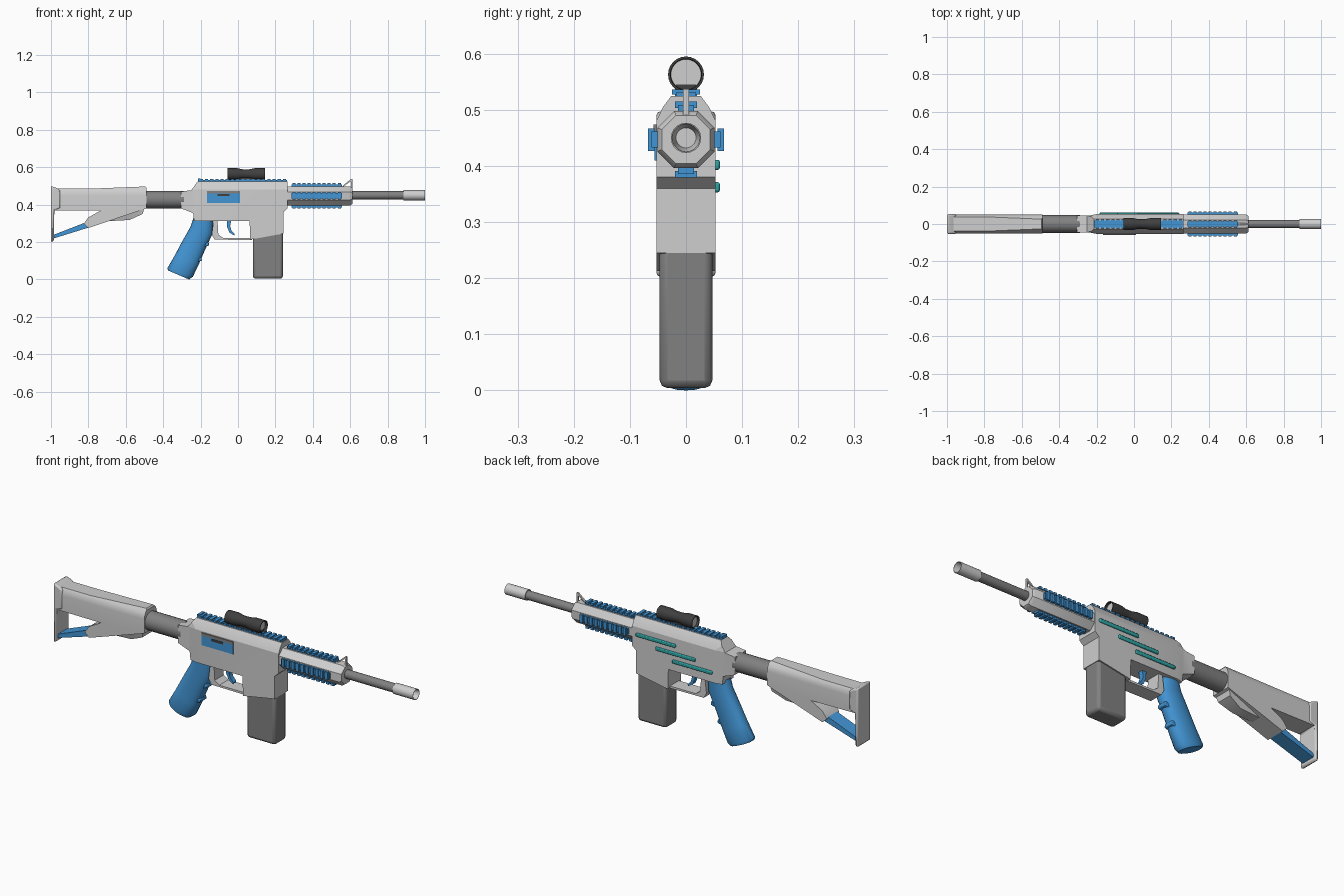
import bpy, bmesh, math
from mathutils import Matrix, Vector

if "Cube" in bpy.data.objects:
    bpy.data.objects.remove(bpy.data.objects["Cube"])


def material(name, rgb):
    m = bpy.data.materials.new(name)
    m.diffuse_color = (*rgb, 1)
    m.use_nodes = True
    m.node_tree.nodes["Principled BSDF"].inputs["Base Color"].default_value = m.diffuse_color
    return m


LIGHT = material("light_grey", (0.62, 0.62, 0.62))
DARK = material("dark_grey", (0.22, 0.22, 0.22))
BLACK = material("charcoal", (0.05, 0.05, 0.05))
BLUE = material("blue", (0.055, 0.30, 0.66))
TEAL = material("teal", (0.03, 0.38, 0.38))


def finish(name, bm, mat, bevel=0, segs=2, smooth=35):
    bmesh.ops.recalc_face_normals(bm, faces=bm.faces)
    me = bpy.data.meshes.new(name)
    bm.to_mesh(me)
    bm.free()
    me.materials.append(mat)
    me.polygons.foreach_set("use_smooth", [True] * len(me.polygons))
    me.set_sharp_from_angle(angle=math.radians(smooth))
    ob = bpy.data.objects.new(name, me)
    bpy.context.collection.objects.link(ob)
    if bevel:
        b = ob.modifiers.new("bevel", 'BEVEL')
        b.width, b.segments, b.limit_method = bevel, segs, 'ANGLE'
        b.angle_limit = math.radians(50)
    return ob


def prism(name, pts, w, mat, cuts=(), shape=None, **kw):
    """Side profile (x, z) extruded to y = +-w, optionally cut and reshaped in width."""
    bm = bmesh.new()
    a = [bm.verts.new((x, -w, z)) for x, z in pts]
    b = [bm.verts.new((x, w, z)) for x, z in pts]
    bm.faces.new(a)
    bm.faces.new(b[::-1])
    n = len(pts)
    for i in range(n):
        j = (i + 1) % n
        bm.faces.new((a[i], b[i], b[j], a[j]))
    for axis, v in cuts:
        co = (v, 0, 0) if axis == 'x' else (0, 0, v)
        no = (1, 0, 0) if axis == 'x' else (0, 0, 1)
        bmesh.ops.bisect_plane(bm, geom=bm.verts[:] + bm.edges[:] + bm.faces[:],
                               plane_co=co, plane_no=no)
    if shape:
        for v in bm.verts:
            v.co.y = math.copysign(shape(v.co.x, v.co.z), v.co.y)
        bmesh.ops.triangulate(bm, faces=[f for f in bm.faces if len(f.verts) > 4])
    return finish(name, bm, mat, **kw)


def box_into(bm, lo, hi, mat4=Matrix()):
    lo, hi = Vector(lo), Vector(hi)
    m = mat4 @ Matrix.Translation((lo + hi) / 2) @ Matrix.Diagonal((*(hi - lo), 1))
    bmesh.ops.create_cube(bm, size=1, matrix=m)


def box(name, lo, hi, mat, **kw):
    bm = bmesh.new()
    box_into(bm, lo, hi)
    return finish(name, bm, mat, **kw)


def skin(bm, rings):
    for r, s in zip(rings, rings[1:]):
        n = len(r)
        for i in range(n):
            bm.faces.new((r[i], r[(i + 1) % n], s[(i + 1) % n], s[i]))
    bm.faces.new(rings[0][::-1])
    bm.faces.new(rings[-1])


def lathe(name, prof, cz, n, mat, rot=0.0):
    """Profile (x, radius) turned about a line along x at height cz."""
    bm = bmesh.new()
    rings = [[bm.verts.new((x, r * math.cos(rot + math.tau * i / n),
                            cz + r * math.sin(rot + math.tau * i / n))) for i in range(n)]
             for x, r in prof]
    skin(bm, rings)
    return finish(name, bm, mat)


def rail(name, x0, x1, cz, angle, base, w, h):
    """Toothed rail standing on a surface 'base' away from the line at height cz."""
    bm = bmesh.new()
    m = Matrix.Translation((0, 0, cz)) @ Matrix.Rotation(angle, 4, 'X')
    box_into(bm, (x0, -w * 0.72, base - 0.006), (x1, w * 0.72, base + h * 0.6), m)
    count = round((x1 - x0) / 0.027)
    pitch = (x1 - x0) / count
    for i in range(count):
        x = x0 + pitch * (i + 0.2)
        box_into(bm, (x, -w, base + h * 0.3), (x + pitch * 0.6, w, base + h), m)
    return finish(name, bm, BLUE)


# Stock: body with rounded top, keel, butt plate and blue brace
prism("stock_body", [(-0.985, 0.485), (-0.8, 0.485), (-0.495, 0.497), (-0.49, 0.49), (-0.49, 0.38),
                     (-0.8, 0.275), (-0.825, 0.298), (-0.8, 0.332), (-0.735, 0.368), (-0.985, 0.37)],
      0.05, LIGHT, cuts=[('z', 0.45), ('z', 0.465), ('z', 0.48)],
      shape=lambda x, z: 0.05 * math.sqrt(max(0.2, 1 - (max(0, z - 0.45) / 0.055) ** 2)))
prism("stock_keel", [(-0.71, 0.33), (-0.69, 0.312), (-0.58, 0.318), (-0.51, 0.35), (-0.5, 0.385),
                     (-0.68, 0.375)], 0.048, LIGHT,
      shape=lambda x, z: 0.025 + 0.023 * min(1, max(0, (z - 0.312) / 0.06)))
prism("butt_plate", [(-1, 0.20), (-0.985, 0.205), (-0.982, 0.37), (-0.95, 0.38), (-0.95, 0.475),
                     (-0.968, 0.488), (-1, 0.50)], 0.053, LIGHT, bevel=0.008)
prism("stock_brace", [(-0.99, 0.218), (-0.99, 0.237), (-0.81, 0.307), (-0.80, 0.277)], 0.036, BLUE)

# Buffer tube
lathe("buffer_tube", [(-0.5, 0.047), (-0.29, 0.047)], 0.427, 24, DARK)


# Receiver with chamfered top and narrower rear collar
def receiver_width(x, z):
    w = 0.053 if z < 0.485 else (0.041 if z < 0.512 else 0.026)
    return min(w, 0.045) if x < -0.22 else w


prism("receiver", [(-0.305, 0.38), (-0.305, 0.47), (-0.25, 0.477), (-0.215, 0.525), (0.265, 0.525),
                   (0.265, 0.38), (0.242, 0.36), (0.242, 0.245), (0.065, 0.213), (0.062, 0.313),
                   (-0.235, 0.313), (-0.24, 0.355)],
      0.053, LIGHT, cuts=[('z', 0.48), ('z', 0.505), ('x', -0.24), ('x', -0.2)],
      shape=receiver_width, smooth=15)

# Ejection port plates on the near side
box("port_cover", (-0.165, -0.056, 0.41), (0.012, -0.05, 0.462), BLUE)
box("port_lip", (-0.165, -0.058, 0.460), (0.012, -0.05, 0.474), DARK)
box("port_slot", (-0.11, -0.0575, 0.445), (-0.045, -0.05, 0.457), BLACK)

# Three teal bars on the far side
for i, (x, z) in enumerate([(0.02, 0.443), (-0.09, 0.402), (-0.185, 0.362)]):
    box(f"side_bar_{i + 1}", (x, 0.048, z - 0.009), (x + 0.222, 0.0605, z + 0.009), TEAL, bevel=0.004)

# Trigger guard and trigger
prism("trigger_guard", [(-0.13, 0.32), (-0.14, 0.24), (-0.125, 0.213), (0.075, 0.211), (0.075, 0.222),
                        (-0.08, 0.222), (-0.105, 0.24), (-0.11, 0.32)], 0.036, LIGHT)
prism("trigger", [(-0.06, 0.32), (-0.058, 0.28), (-0.045, 0.25), (-0.02, 0.235), (-0.018, 0.242),
                  (-0.035, 0.262), (-0.042, 0.285), (-0.035, 0.32)], 0.012, BLUE)

# Grip lofted through slanted oval sections (back point, front point, half width)
bm = bmesh.new()
rings = []
for (bx, bz), (fx, fz), w in [((-0.24, 0.325), (-0.132, 0.325), 0.042),
                              ((-0.255, 0.28), (-0.136, 0.245), 0.042),
                              ((-0.3, 0.2), (-0.18, 0.15), 0.042),
                              ((-0.34, 0.125), (-0.212, 0.075), 0.044),
                              ((-0.378, 0.06), (-0.242, 0.014), 0.046),
                              ((-0.374, 0.048), (-0.262, 0.0), 0.042)]:
    ring = []
    for i in range(20):
        a = math.tau * i / 20
        t = 0.5 + 0.5 * math.cos(a)
        s = math.copysign(abs(math.sin(a)) ** 0.75, math.sin(a))
        ring.append(bm.verts.new((bx + (fx - bx) * t, w * s, bz + (fz - bz) * t)))
    rings.append(ring)
skin(bm, rings)
finish("grip", bm, BLUE, smooth=45)
for i, (x, z) in enumerate([(-0.165, 0.19), (-0.203, 0.108)]):
    prism(f"grip_ridge_{i + 1}", [(x - 0.03, z + 0.005), (x + 0.008, z + 0.01), (x + 0.01, z - 0.008),
                                  (x - 0.03, z - 0.02)], 0.026, BLUE, bevel=0.004)

# Magazine
box("magazine", (0.08, -0.047, 0.004), (0.24, 0.047, 0.30), DARK, bevel=0.014)

# Octagonal handguard
k = 1 / math.cos(math.pi / 8)
lathe("handguard", [(0.25, 0.051 * k), (0.6, 0.051 * k), (0.612, 0.043 * k)], 0.447, 8, LIGHT,
      rot=math.pi / 8)

# Rails around the handguard and along the receiver top
for i, side in enumerate(["top", "left", "bottom", "right"]):
    rail(f"rail_{side}", 0.285, 0.555, 0.447, i * math.pi / 2, 0.051, 0.02, 0.017)
rail("receiver_rail", -0.21, 0.262, 0.447, 0, 0.076, 0.025, 0.013)
box("rear_sight", (-0.215, -0.02, 0.52), (-0.2, 0.02, 0.54), BLUE)

# Front sight: sloped brace and upright post
prism("front_sight", [(0.555, 0.496), (0.563, 0.496), (0.603, 0.525), (0.603, 0.49), (0.611, 0.49),
                      (0.611, 0.537), (0.603, 0.537)], 0.005, LIGHT)

# Barrel and hollow muzzle
lathe("barrel", [(0.6, 0.022), (0.89, 0.022)], 0.45, 20, DARK)
lathe("muzzle", [(0.885, 0.027), (1.0, 0.027), (1.0, 0.025), (0.96, 0.018)], 0.45, 20, LIGHT)

# Scope with recessed lenses and mount
lathe("scope", [(-0.042, 0.027), (-0.055, 0.028), (-0.055, 0.032), (-0.005, 0.032), (0.025, 0.026),
                (0.06, 0.026), (0.09, 0.032), (0.145, 0.032), (0.145, 0.028), (0.132, 0.027)],
      0.563, 24, BLACK)
lathe("front_lens", [(0.13, 0.027), (0.134, 0.027)], 0.563, 24, LIGHT)
lathe("rear_lens", [(-0.044, 0.027), (-0.04, 0.027)], 0.563, 24, LIGHT)
box("scope_mount", (-0.013, -0.018, 0.525), (0.135, 0.018, 0.545), BLACK)
